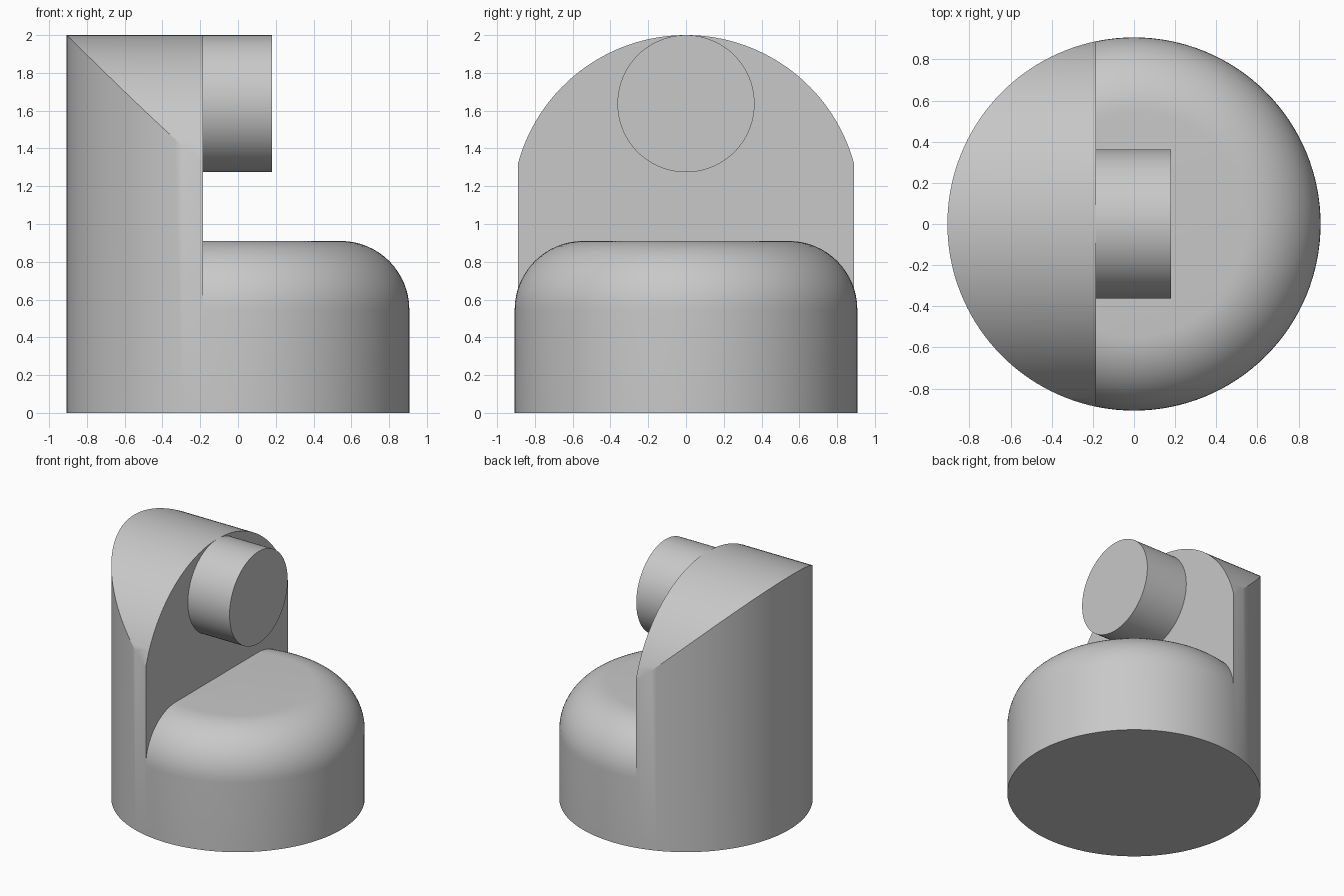
import bpy, bmesh, math
from mathutils import Matrix, Vector

cube = bpy.data.objects.get("Cube")
if cube:
    bpy.data.objects.remove(cube, do_unlink=True)

R = 0.907          # body radius
FILLET = 0.363     # rounded shoulder, also the peg radius
BASE_H = 0.91
WALL_X = -0.184    # flat face of the upright
HEIGHT = 2.0
ARCH_R = 0.922     # arched top of the upright
SEG = 128

grey = bpy.data.materials.new("plain grey")
grey.use_nodes = True
color = (0.58, 0.58, 0.58, 1)
grey.diffuse_color = color
grey.node_tree.nodes["Principled BSDF"].inputs["Base Color"].default_value = color


def finish(bm, name):
    bmesh.ops.remove_doubles(bm, verts=bm.verts, dist=1e-5)
    bmesh.ops.recalc_face_normals(bm, faces=bm.faces)
    mesh = bpy.data.meshes.new(name)
    bm.to_mesh(mesh)
    bm.free()
    mesh.materials.append(grey)
    obj = bpy.data.objects.new(name, mesh)
    bpy.context.collection.objects.link(obj)
    bpy.ops.object.select_all(action='DESELECT')
    obj.select_set(True)
    bpy.context.view_layer.objects.active = obj
    bpy.ops.object.shade_smooth_by_angle(angle=math.radians(30))
    return obj


# Rounded base: lathed profile, trimmed where the upright begins
bm = bmesh.new()
profile = [(0, 0), (R, 0)]
for i in range(17):
    a = math.pi / 2 * i / 16
    profile.append((R - FILLET + FILLET * math.cos(a),
                    BASE_H - FILLET + FILLET * math.sin(a)))
profile.append((0, BASE_H))
verts = [bm.verts.new((r, 0, z)) for r, z in profile]
edges = [bm.edges.new(pair) for pair in zip(verts, verts[1:])]
bmesh.ops.spin(bm, geom=verts + edges, cent=(0, 0, 0), axis=(0, 0, 1),
               angle=2 * math.pi, steps=SEG)
bmesh.ops.remove_doubles(bm, verts=bm.verts, dist=1e-5)
bmesh.ops.recalc_face_normals(bm, faces=bm.faces)
bmesh.ops.bisect_plane(bm, geom=bm.verts[:] + bm.edges[:] + bm.faces[:],
                       plane_co=(WALL_X, 0, 0), plane_no=(1, 0, 0), clear_inner=True)
finish(bm, "rounded_base")

# Upright: cylinder segment under an arched top, in matching strips
bm = bmesh.new()
half = math.acos(-WALL_X / R)
steps = 64
columns = []
for i in range(steps + 1):
    a = -half + 2 * half * i / steps
    x, y = -R * math.cos(a), R * math.sin(a)
    top = HEIGHT - ARCH_R + math.sqrt(ARCH_R ** 2 - y ** 2)
    columns.append([bm.verts.new(p) for p in (
        (x, y, 0), (x, y, top), (WALL_X, y, top), (WALL_X, y, 0))])
for c, d in zip(columns, columns[1:]):
    for j in range(2):
        bm.faces.new((c[j], c[j + 1], d[j + 1], d[j]))
    bm.faces.new((c[3], c[0], d[0], d[3]))
bm.faces.new([c[2] for c in columns] + [columns[-1][3]]
             + [c[3] for c in reversed(columns[:-1])])
finish(bm, "arched_upright")

# Round peg projecting from the upright
bm = bmesh.new()
x0, x1 = WALL_X, 0.18
place = (Matrix.Translation(Vector(((x0 + x1) / 2, 0, HEIGHT - FILLET)))
         @ Matrix.Rotation(math.pi / 2, 4, 'Y'))
bmesh.ops.create_cone(bm, cap_ends=True, segments=96, radius1=FILLET,
                      radius2=FILLET, depth=x1 - x0, matrix=place)
finish(bm, "round_peg")
